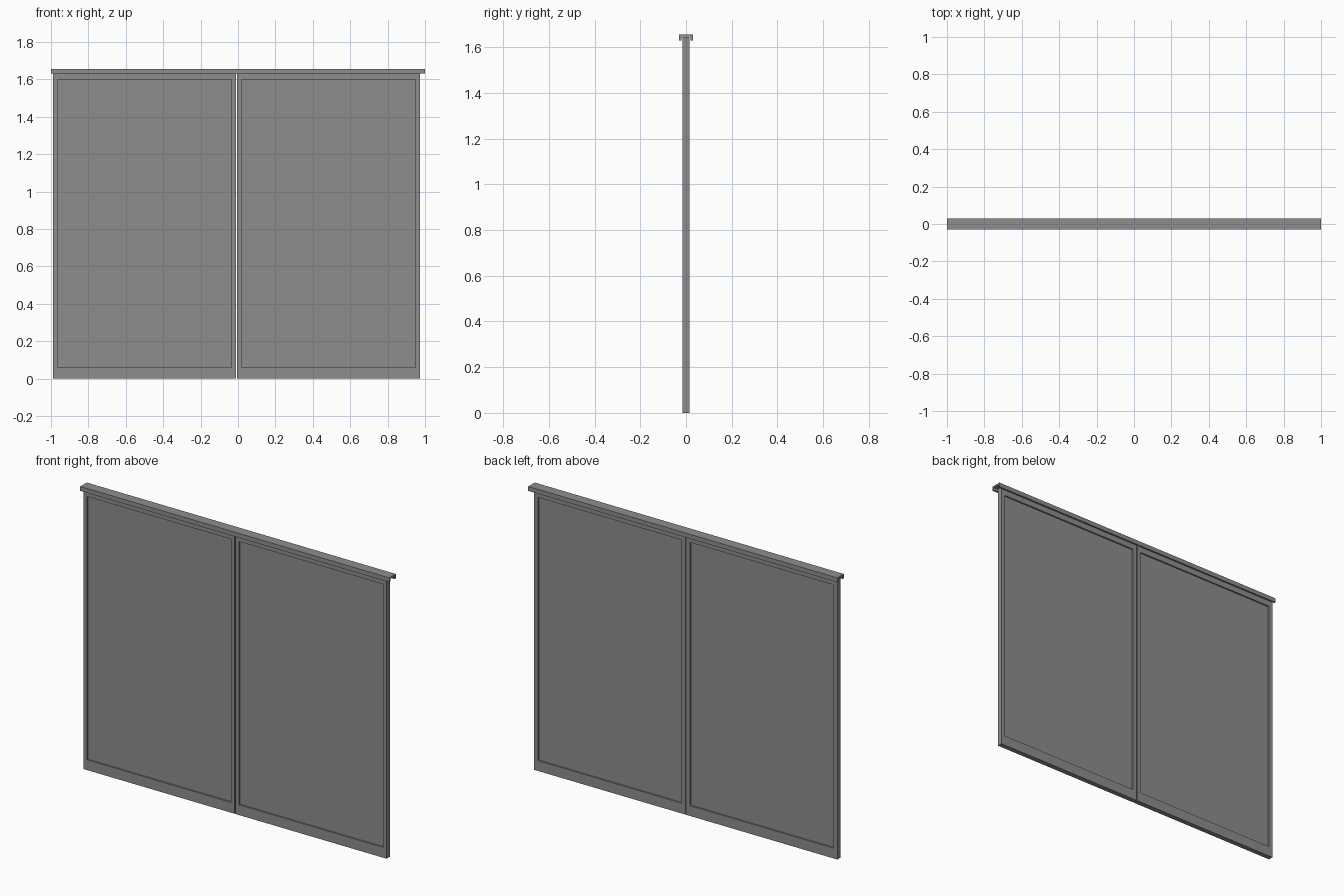
import bpy
import bmesh
from mathutils import Matrix, Vector

cube = bpy.data.objects.get("Cube")
if cube:
    bpy.data.objects.remove(cube, do_unlink=True)

grey = bpy.data.materials.new("grey")
grey.use_nodes = True
colour = (0.27, 0.27, 0.27, 1)
grey.diffuse_color = colour
grey.node_tree.nodes["Principled BSDF"].inputs["Base Color"].default_value = colour


def finish(name, bm):
    bmesh.ops.recalc_face_normals(bm, faces=bm.faces)
    mesh = bpy.data.meshes.new(name)
    bm.to_mesh(mesh)
    bm.free()
    mesh.materials.append(grey)
    bpy.context.collection.objects.link(bpy.data.objects.new(name, mesh))


def door(name, x0, x1):
    """Slab with a recessed panel on front and back."""
    half, recess, height = 0.015, 0.009, 1.645
    stile, bottom_rail, top_rail = 0.034, 0.06, 0.045
    bm = bmesh.new()
    centre = Vector(((x0 + x1) / 2, 0, height / 2))
    size = Vector((x1 - x0, 2 * half, height))
    bmesh.ops.create_cube(bm, size=1, matrix=Matrix.Translation(centre) @ Matrix.Diagonal(size).to_4x4())
    bm.normal_update()
    for face in [f for f in bm.faces if abs(f.normal.y) > 0.9]:
        side = face.normal.y
        # Inset the panel outline, then set its border to the frame widths
        bmesh.ops.inset_individual(bm, faces=[face], thickness=stile)
        for v in face.verts:
            v.co.z = bottom_rail if v.co.z < height / 2 else height - top_rail
        # Sink the panel with square walls
        bmesh.ops.inset_individual(bm, faces=[face], thickness=0)
        for v in face.verts:
            v.co.y -= side * recess
    finish(name, bm)


def top_track(x0, x1):
    """Channel open at the bottom, extruded along x."""
    half, wall, low, top = 0.03, 0.01, 1.63, 1.656
    outer = [(-half, low), (-half, top), (half, top), (half, low)]
    inner = [(half - wall, low), (half - wall, top - wall),
             (wall - half, top - wall), (wall - half, low)]
    bm = bmesh.new()
    face = bm.faces.new([bm.verts.new((x0, y, z)) for y, z in outer + inner])
    moved = bmesh.ops.extrude_face_region(bm, geom=[face], use_keep_orig=True)
    verts = [g for g in moved["geom"] if isinstance(g, bmesh.types.BMVert)]
    bmesh.ops.translate(bm, verts=verts, vec=(x1 - x0, 0, 0))
    finish("top_track", bm)


door("right_door", -0.99, -0.012)
door("left_door", -0.006, 0.972)
top_track(-1, 1)
